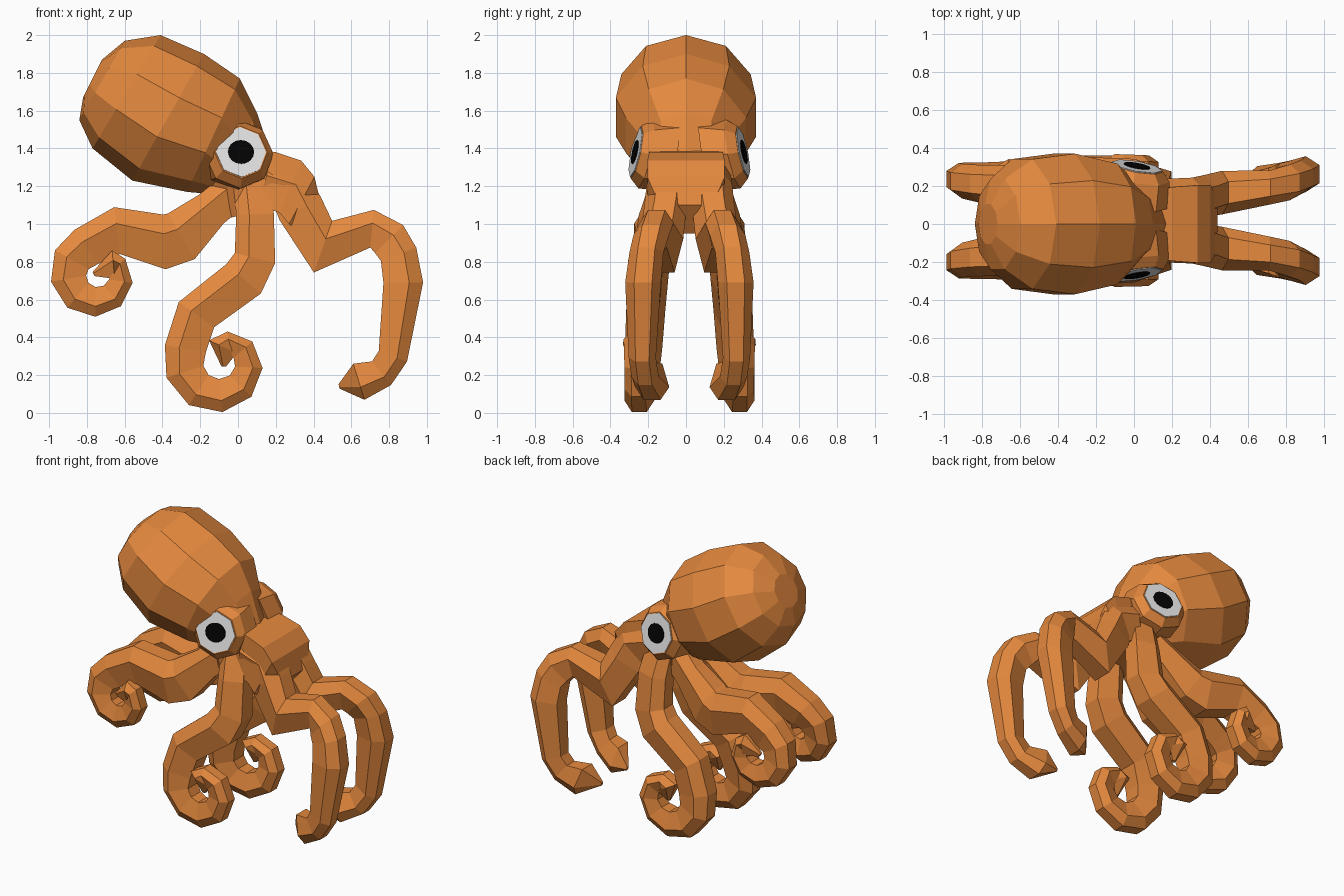
import bpy, bmesh, math
from mathutils import Vector

if "Cube" in bpy.data.objects:
    bpy.data.objects.remove(bpy.data.objects["Cube"])


def material(name, rgb):
    m = bpy.data.materials.new(name)
    m.diffuse_color = (*rgb, 1)
    m.use_nodes = True
    m.node_tree.nodes["Principled BSDF"].inputs["Base Color"].default_value = m.diffuse_color
    return m


ORANGE = material("orange skin", (0.78, 0.25, 0.048))
WHITE = material("eye white", (0.80, 0.80, 0.80))
BLACK = material("pupil black", (0.001, 0.001, 0.001))
SHIFT = Vector((0, 0.018, 0))


def skin(name, rings, mat):
    """Join equal-sized rings of points with quads and cap both ends."""
    bm = bmesh.new()
    loops = [[bm.verts.new(p) for p in r] for r in rings]
    n = len(loops[0])
    for a, b in zip(loops, loops[1:]):
        for i in range(n):
            j = (i + 1) % n
            bm.faces.new((a[i], a[j], b[j], b[i]))
    bm.faces.new(loops[0])
    bm.faces.new(loops[-1])
    bmesh.ops.recalc_face_normals(bm, faces=bm.faces)
    me = bpy.data.meshes.new(name)
    bm.to_mesh(me)
    bm.free()
    me.materials.append(mat)
    ob = bpy.data.objects.new(name, me)
    bpy.context.collection.objects.link(ob)


def ring(center, u, v, sides, phase=0.0):
    angles = [phase + math.tau * i / sides for i in range(sides)]
    return [center + u * math.cos(a) + v * math.sin(a) for a in angles]


def profile_loft(name, stations, sides, phase=0.0, grow=1.0):
    """Each station: top x, top z, bottom x, bottom z, half width."""
    rings = []
    for tx, tz, bx, bz, hw in stations:
        top, bottom = Vector((tx, 0, tz)), Vector((bx, 0, bz))
        rings.append(ring((top + bottom) / 2, (top - bottom) / 2 * grow,
                          Vector((0, hw * grow, 0)), sides, phase))
    skin(name, rings, ORANGE)


# mantle and head
profile_loft("mantle_and_head", [
    (-0.72, 1.87, -0.82, 1.67, 0.11),
    (-0.60, 1.97, -0.84, 1.55, 0.25),
    (-0.41, 2.00, -0.77, 1.40, 0.36),
    (-0.18, 1.90, -0.56, 1.23, 0.39),
    (0.01, 1.77, -0.27, 1.17, 0.335),
    (0.10, 1.59, -0.16, 1.16, 0.23),
    (0.17, 1.38, -0.13, 1.13, 0.21),
    (0.17, 1.08, -0.10, 1.02, 0.18)], 10)

# web joining the two front arms
profile_loft("front_arm_web", [
    (0.12, 1.39, 0.10, 1.08, 0.18),
    (0.20, 1.38, 0.16, 1.08, 0.195),
    (0.335, 1.335, 0.22, 1.06, 0.205),
    (0.405, 1.25, 0.27, 1.00, 0.205),
    (0.44, 1.10, 0.33, 0.95, 0.14)], 4, math.pi / 4, math.sqrt(2))


def coil(cx, cz, size, shrink, start, end, thick, thin, count=8):
    """Tapering inward spiral of (x, z, radius) points."""
    out = []
    for i in range(count):
        t = i / (count - 1)
        a = math.radians(start + (end - start) * t)
        d = size * (1 - shrink * t ** 3)
        out.append((cx + d * math.cos(a), cz + d * math.sin(a),
                    thick + (thin - thick) * t))
    return out


def arm_pair(name, flip, path, y0, reach, turn, power):
    """Sweep a six-sided section along x, z, radius points on both sides."""
    section = [(1, .5), (.3, 1), (-1, .6), (-1, -.6), (.3, -1), (1, -.5)]
    last = len(path) - 1
    for label, s in (("near", -1), ("far", 1)):
        pts = []
        for i, (x, z, r) in enumerate(path):
            y = y0 + reach * math.sin(turn * (i / last) ** power)
            pts.append(Vector((x, s * y, z)) + SHIFT)
        rings = []
        for i, (p, (x, z, r)) in enumerate(zip(pts, path)):
            before = p - pts[i - 1] if i else pts[1] - p
            after = pts[i + 1] - p if i < last else before
            t = before.normalized() + after.normalized()
            out = Vector((-t.z, 0, t.x)).normalized() * flip * r
            wide = r if i == last else min(max(r * .9, .07), .115)
            rings.append([p + out * a + Vector((0, wide * b, 0))
                          for a, b in section])
        skin(f"{label}_{name}", rings, ORANGE)


arm_pair("front_arm", 1, [
    (.14, 1.22, .13), (.28, 1.18, .13), (.33, 1.08, .125), (.45, .88, .145),
    (.71, .975, .10), (.80, .92, .105), (.85, .84, .10), (.875, .69, .105),
    (.82, .30, .08), (.76, .21, .08), (.64, .165, .10), (.535, .14, .012)],
    .105, .145, 2.9, 1.75)
arm_pair("middle_arm", -1, [
    (.07, 1.22, .09), (.09, 1.05, .10), (.09, .82, .11), (.03, .71, .12),
    (-.22, .52, .115)]
    + coil(-.10, .275, .19, .42, 160, 423, .11, .058)
    + [(-.08, .35, .08), (-.075, .245, .012)],
    .13, .15, math.pi / 2, .6)
arm_pair("back_arm", -1, [
    (-.03, 1.17, .10), (-.14, 1.08, .10), (-.30, .935, .14),
    (-.39, .905, .145), (-.64, .965, .125)]
    + coil(-.745, .735, .155, .25, 112, 382, .11, .055)
    + [(-.66, .785, .075), (-.765, .735, .012)],
    .09, .165, math.pi / 2, .8)

# eyes: raised collar, white plate and pupil plate
for label, s in (("near", -1), ("far", 1)):
    n = Vector((0.17, s * 0.95, 0.2)).normalized()
    u = Vector((0, 0, 1)).cross(n).normalized()
    v = n.cross(u)
    c = Vector((0.015, s * 0.282, 1.38)) + SHIFT
    root = c - n * 0.19 + Vector((0, 0, 0.03))
    skin(f"{label}_eye_collar", [ring(root, u * .20, v * .20, 8),
                                 ring(c - n * .05, u * .185, v * .185, 8),
                                 ring(c, u * .142, v * .142, 8)], ORANGE)
    skin(f"{label}_eye_white", [ring(c + n * h, u * .135, v * .135, 8)
                                for h in (-.002, .005)], WHITE)
    skin(f"{label}_pupil", [ring(c + n * h, u * .07, v * .064, 16)
                            for h in (.004, .01)], BLACK)
